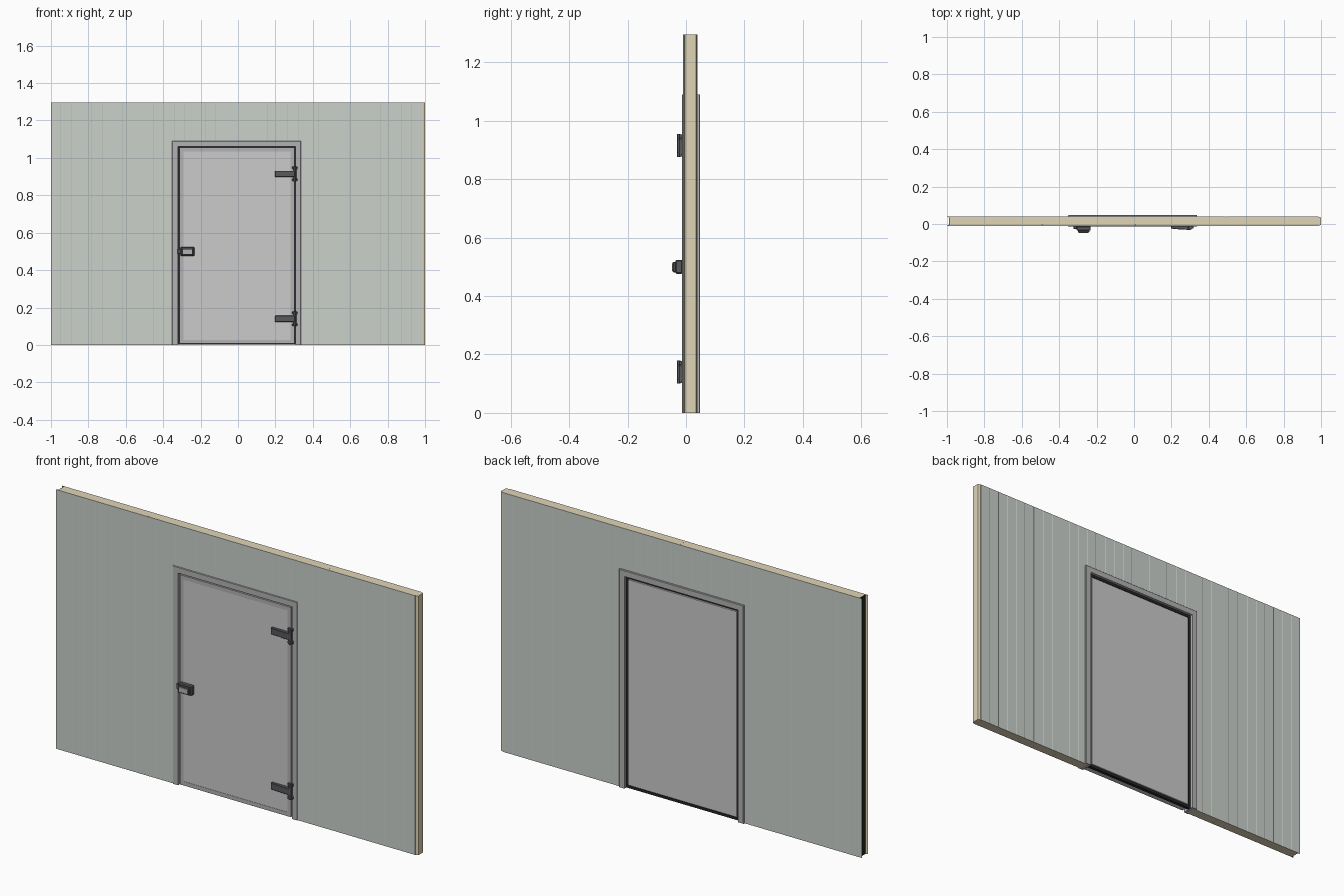
import bpy, bmesh
from mathutils import Vector

if "Cube" in bpy.data.objects:
    bpy.data.objects.remove(bpy.data.objects["Cube"])

def mat(name, c):
    m = bpy.data.materials.new(name)
    m.diffuse_color = (*c, 1)
    m.use_nodes = True
    m.node_tree.nodes["Principled BSDF"].inputs["Base Color"].default_value = m.diffuse_color
    return m

SKIN = mat("coated_steel", (0.60, 0.64, 0.60))
CORE = mat("foam", (0.74, 0.66, 0.47))
TRIM = mat("frame_grey", (0.45, 0.45, 0.46))
LEAF = mat("leaf_grey", (0.52, 0.52, 0.52))
DARK = mat("hardware", (0.10, 0.10, 0.11))
BLACK = mat("rubber", (0.02, 0.02, 0.02))

def finish(name, bm, m, bevel=0):
    bmesh.ops.recalc_face_normals(bm, faces=bm.faces)
    me = bpy.data.meshes.new(name)
    bm.to_mesh(me)
    bm.free()
    me.materials.append(m)
    o = bpy.data.objects.new(name, me)
    bpy.context.collection.objects.link(o)
    if bevel:
        b = o.modifiers.new("bevel", "BEVEL")
        b.width, b.segments = bevel, 1
    return o

def prism(name, pts, axis, a, b, m, bevel=0):
    """Extrude a 2D outline along an axis: z takes (x,y), y takes (x,z)."""
    bm = bmesh.new()
    put = (lambda p, t: (p[0], p[1], t)) if axis == "z" else (lambda p, t: (p[0], t, p[1]))
    f = bm.faces.new([bm.verts.new(put(p, a)) for p in pts])
    r = bmesh.ops.extrude_face_region(bm, geom=[f])
    d = Vector(put((0, 0), b - a))
    bmesh.ops.translate(bm, vec=d, verts=[v for v in r["geom"] if isinstance(v, bmesh.types.BMVert)])
    return finish(name, bm, m, bevel)

def box(name, x0, x1, y0, y1, z0, z1, m, bevel=0):
    return prism(name, [(x0, y0), (x1, y0), (x1, y1), (x0, y1)], "z", z0, z1, m, bevel)

# Door opening; profiles are swept around it as (outward offset, y)
XL, XR, ZT = -0.322, 0.307, 1.06
def surround(name, prof, m, z0=0.0, closed=False):
    bm = bmesh.new()
    rows = []
    for i in range(4):
        row = []
        for d, y in prof:
            x = XL - d if i < 2 else XR + d
            z = ZT + d if i in (1, 2) else (z0 - d if closed else z0)
            row.append(bm.verts.new((x, y, z)))
        rows.append(row)
    n = len(prof)
    for i in range(4 if closed else 3):
        for k in range(n):
            a, b = rows[i], rows[(i + 1) % 4]
            bm.faces.new((a[k], a[(k + 1) % n], b[(k + 1) % n], b[k]))
    if not closed:
        bm.faces.new(rows[0])
        bm.faces.new(rows[3])
    return finish(name, bm, m)

# Wall panels: foam core with tongue and groove, micro-ribbed skins
F, B, H, PITCH, T = -0.010, 0.040, 1.295, 0.4965, 0.0012
cutter = box("opening_cutter", XL - 0.016, XR + 0.016, -0.2, 0.2, -0.1, ZT + 0.016, CORE)
cutter.hide_render = True

def cut_opening(o):
    md = o.modifiers.new("opening", "BOOLEAN")
    md.operation, md.solver, md.object = "DIFFERENCE", "EXACT", cutter
    bpy.context.view_layer.objects.active = o
    bpy.ops.object.modifier_apply(modifier=md.name)

for i in range(4):
    x0 = -1 + i * PITCH
    x1 = x0 + PITCH
    core = [(x0 + .014, F + .006), (x0 + .001, F + T), (x1, F + T), (x1, F + .003), (x1 + .007, F + .003), (x1 + .0138, F + .0065),
            (x1 + .0138, B - .0065), (x1 + .007, B - .003), (x1, B - .003), (x1, B - T), (x0 + .001, B - T), (x0 + .014, B - .006)]
    parts = [prism(f"panel_core_{i+1}", core, "z", 0, H, CORE)]
    for side, y, s in (("front", F, 1), ("back", B, -1)):
        line = [(x0, y)]
        for k in range(1, 9):
            c = x0 + k * PITCH / 9
            line += [(c - .003, y), (c - .0015, y + s * .0006), (c + .0015, y + s * .0006), (c + .003, y)]
        line += [(x1, y), (x1, y + s * T), (x0, y + s * T)]
        parts.append(prism(f"{side}_skin_{i+1}", line, "z", 0, H, SKIN))
    if i in (1, 2):
        for p in parts:
            cut_opening(p)
bpy.data.objects.remove(cutter)
# Dark seal in the exposed groove
box("groove_seal", -0.988, -0.9855, F + .002, B - .002, 0, H, BLACK)

# Door frame lining the opening, with flanges on both faces
surround("door_frame", [(0, -.014), (.028, -.014), (.03, -.012), (.03, F), (.016, F), (.016, B), (.03, B),
                        (.03, .046), (.028, .048), (0, .048)], TRIM)
# Rubber gasket around the leaf
surround("door_gasket", [(-.013, .018), (0, .018), (0, .034), (-.013, .034)], BLACK, 0.002 + 0.0, False)
box("bottom_gasket", XL, XR, .018, .034, .001, .014, BLACK)

# Door leaf: slab with raised edge trim on the front
LX0, LX1, LZ0, LZ1 = -0.312, 0.302, 0.007, 1.055
box("door_leaf", LX0, LX1, -.0125, .026, LZ0, LZ1, LEAF)
box("leaf_back_panel", LX0 + .006, LX1 - .009, .026, .036, .016, LZ1 - .011, LEAF, .001)
for n, a in (("left", LX0), ("right", LX1 - .02)):
    box(f"leaf_trim_{n}", a, a + .02, -.0138, -.012, LZ0, LZ1, TRIM)
for n, a in (("bottom", LZ0), ("top", LZ1 - .02)):
    box(f"leaf_trim_{n}", LX0 + .02, LX1 - .02, -.0138, -.012, a, a + .02, TRIM)

# Hinges: tapering strap, waisted frame plate and pin
for n, z in (("lower", 0.14), ("upper", 0.915)):
    prism(f"{n}_hinge_strap", [(.198, -.012), (.198, -.024), (.21, -.0265), (.285, -.031), (.305, -.031), (.308, -.012)],
          "z", z - .017, z + .016, DARK, .002)
    prism(f"{n}_hinge_plate", [(.29, z - .038), (.317, z - .038), (.317, z - .028), (.312, z - .02), (.312, z + .02), (.317, z + .028),
                               (.317, z + .038), (.29, z + .038), (.29, z + .028), (.296, z + .02), (.296, z - .02), (.29, z - .028)],
          "y", -.012, -.024, DARK, .001)
    bm = bmesh.new()
    bmesh.ops.create_cone(bm, cap_ends=True, segments=16, radius1=.006, radius2=.006, depth=.08)
    bmesh.ops.translate(bm, vec=(.304, -.024, z), verts=bm.verts)
    finish(f"{n}_hinge_pin", bm, DARK)

# Latch handle: base, grip, lighter inset face, keeper on the frame
box("handle_base", -.307, -.232, -.036, -.012, .476, .524, DARK, .004)
box("handle_grip", -.300, -.239, -.046, -.034, .481, .517, DARK, .003)
box("handle_face", -.294, -.245, -.048, -.045, .486, .512, TRIM, .001)
box("latch_keeper", -.324, -.305, -.026, -.012, .487, .513, DARK, .002)
